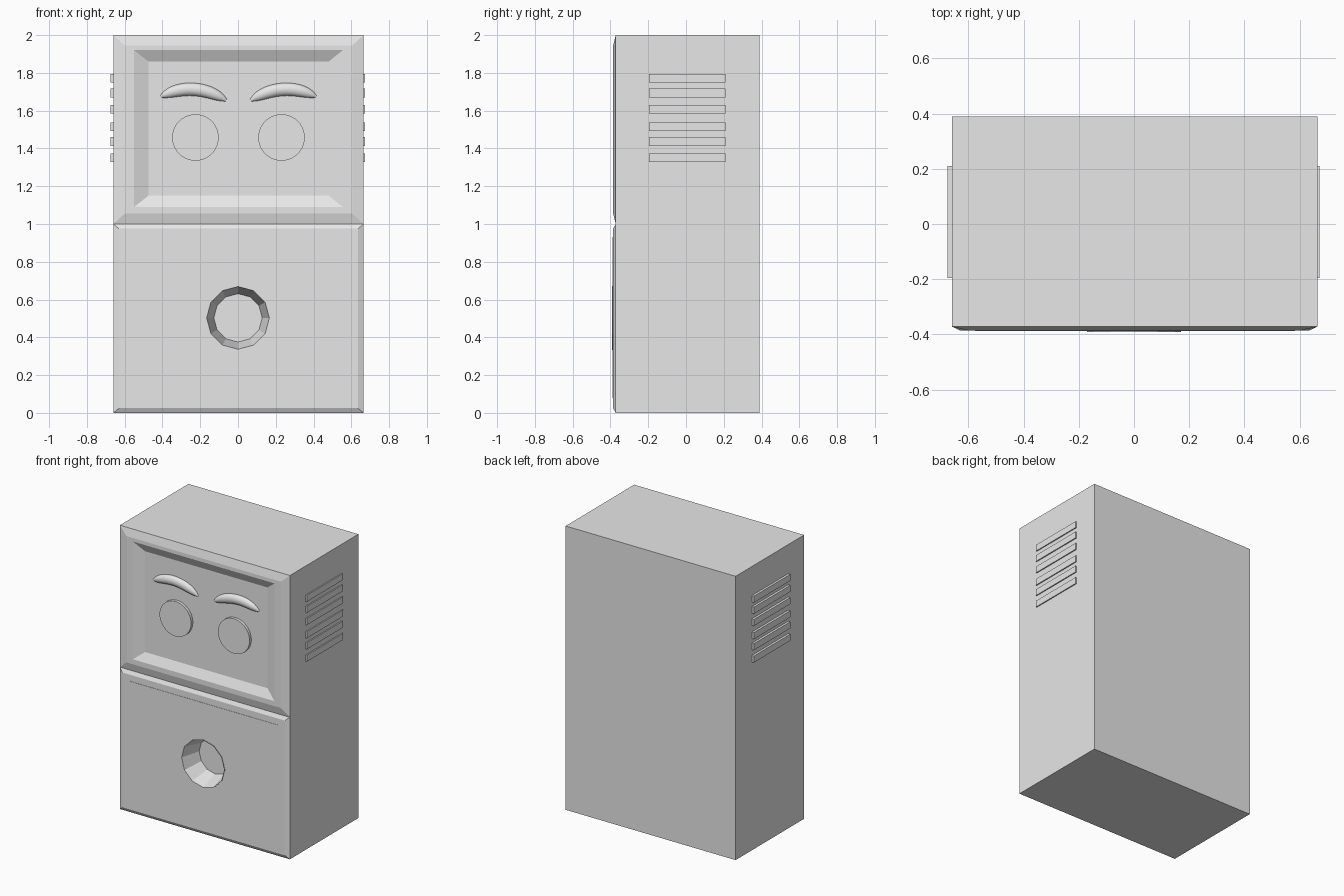
import bpy, bmesh, math
from mathutils import Matrix

if "Cube" in bpy.data.objects:
    bpy.data.objects.remove(bpy.data.objects["Cube"], do_unlink=True)

GREY = (0.8, 0.8, 0.8, 1)
grey = bpy.data.materials.new("plain_grey")
grey.use_nodes = True
grey.diffuse_color = GREY
grey.node_tree.nodes["Principled BSDF"].inputs["Base Color"].default_value = GREY


def finish(name, bm):
    bmesh.ops.recalc_face_normals(bm, faces=bm.faces)
    mesh = bpy.data.meshes.new(name)
    bm.to_mesh(mesh)
    bm.free()
    mesh.materials.append(grey)
    obj = bpy.data.objects.new(name, mesh)
    bpy.context.collection.objects.link(obj)
    return obj


def loft(bm, rings):
    """Bridge closed loops of points and cap both ends."""
    loops = [[bm.verts.new(p) for p in ring] for ring in rings]
    n = len(loops[0])
    for a, b in zip(loops, loops[1:]):
        for i in range(n):
            j = (i + 1) % n
            bm.faces.new((a[i], a[j], b[j], b[i]))
    bm.faces.new(loops[0])
    bm.faces.new(loops[-1])


def rect(y, x0, x1, z0, z1):
    return [(x0, y, z0), (x1, y, z0), (x1, y, z1), (x0, y, z1)]


def circle(y, r, n, x=0, z=0):
    return [(x + r * math.sin(math.tau * i / n), y,
             z + r * math.cos(math.tau * i / n)) for i in range(n)]


# Cabinet: two stacked bays with bevelled fronts, welded into one shell
L, R, BACK, EDGE, FRONT = -0.66, 0.665, 0.39, -0.372, -0.386
bm = bmesh.new()
loft(bm, [rect(BACK, L, R, 1, 2), rect(EDGE, L, R, 1, 2),
          rect(FRONT, L + 0.06, R - 0.06, 1.055, 1.945),
          rect(FRONT, -0.55, 0.555, 1.09, 1.92),
          rect(FRONT + 0.03, -0.475, 0.48, 1.15, 1.86)])
loft(bm, [rect(BACK, L, R, 0, 1), rect(EDGE, L, R, 0, 1),
          rect(FRONT, L + 0.03, R - 0.03, 0.025, 0.975),
          rect(FRONT, -0.577, 0.583, 0.08, 0.93),
          rect(FRONT - 0.002, -0.577, 0.583, 0.08, 0.93)])
bmesh.ops.remove_doubles(bm, verts=bm.verts, dist=0.0001)
inner = [f for f in bm.faces if all(abs(v.co.z - 1) < 0.001 for v in f.verts)]
bmesh.ops.delete(bm, geom=inner, context='FACES')
cabinet = finish("cabinet", bm)

# Opening for the mouth
HOLE_Z = 0.503
bm = bmesh.new()
loft(bm, [circle(y, 0.166, 12, 0, HOLE_Z) for y in (-0.5, -0.22)])
cutter = finish("mouth_cutter", bm)
cutter.hide_render = True
mod = cabinet.modifiers.new("mouth_opening", 'BOOLEAN')
mod.object = cutter
mod.solver = 'EXACT'
bpy.context.view_layer.objects.active = cabinet
bpy.ops.object.modifier_apply(modifier=mod.name)
bpy.data.objects.remove(cutter, do_unlink=True)

# Mouth: twelve-sided funnel with a slightly raised rim
bm = bmesh.new()
loft(bm, [circle(y, r, 12, 0, HOLE_Z) for y, r in
          ((-0.225, 0.168), (-0.391, 0.17), (-0.391, 0.166), (-0.25, 0.128))])
finish("mouth_funnel", bm)

# Eyes and eyebrows
for side, s in (("right", -1), ("left", 1)):
    bm = bmesh.new()
    loft(bm, [circle(y, 0.123, 40, 0.0025 + s * 0.228, 1.458) for y in (-0.35, -0.376)])
    finish(side + "_eye", bm)

    bm = bmesh.new()
    rings, steps, n = [], 16, 16
    for k in range(steps + 1):
        t = k / steps
        x = 0.065 + 0.345 * t
        z = 1.655 + 0.21 * t - 0.19 * t * t
        slope = math.atan2(0.21 - 0.38 * t, 0.345)
        w = 0.034 * (1 - abs(2 * t - 1) ** 5 * 0.75) * (0.85 + 0.15 * math.sin(math.pi * t))
        ring = []
        for i in range(n):
            a = math.tau * i / n
            u = w * math.cos(a)
            ring.append((0.0025 + s * (x - u * math.sin(slope)),
                         -0.356 - 0.8 * w * math.sin(a), z + u * math.cos(slope)))
        rings.append(ring)
    loft(bm, rings)
    brow = finish(side + "_eyebrow", bm)
    bpy.ops.object.select_all(action='DESELECT')
    brow.select_set(True)
    bpy.context.view_layer.objects.active = brow
    bpy.ops.object.shade_smooth_by_angle(angle=math.radians(50))

# Side vents: six flat bars on each side
for side, x in (("right", -0.656), ("left", 0.653)):
    bm = bmesh.new()
    for z in (1.35, 1.437, 1.515, 1.608, 1.694, 1.772):
        bmesh.ops.create_cube(bm, size=1, matrix=Matrix.Translation((x, 0.007, z))
                              @ Matrix.Diagonal((0.04, 0.405, 0.046, 1)))
    finish(side + "_vents", bm)
